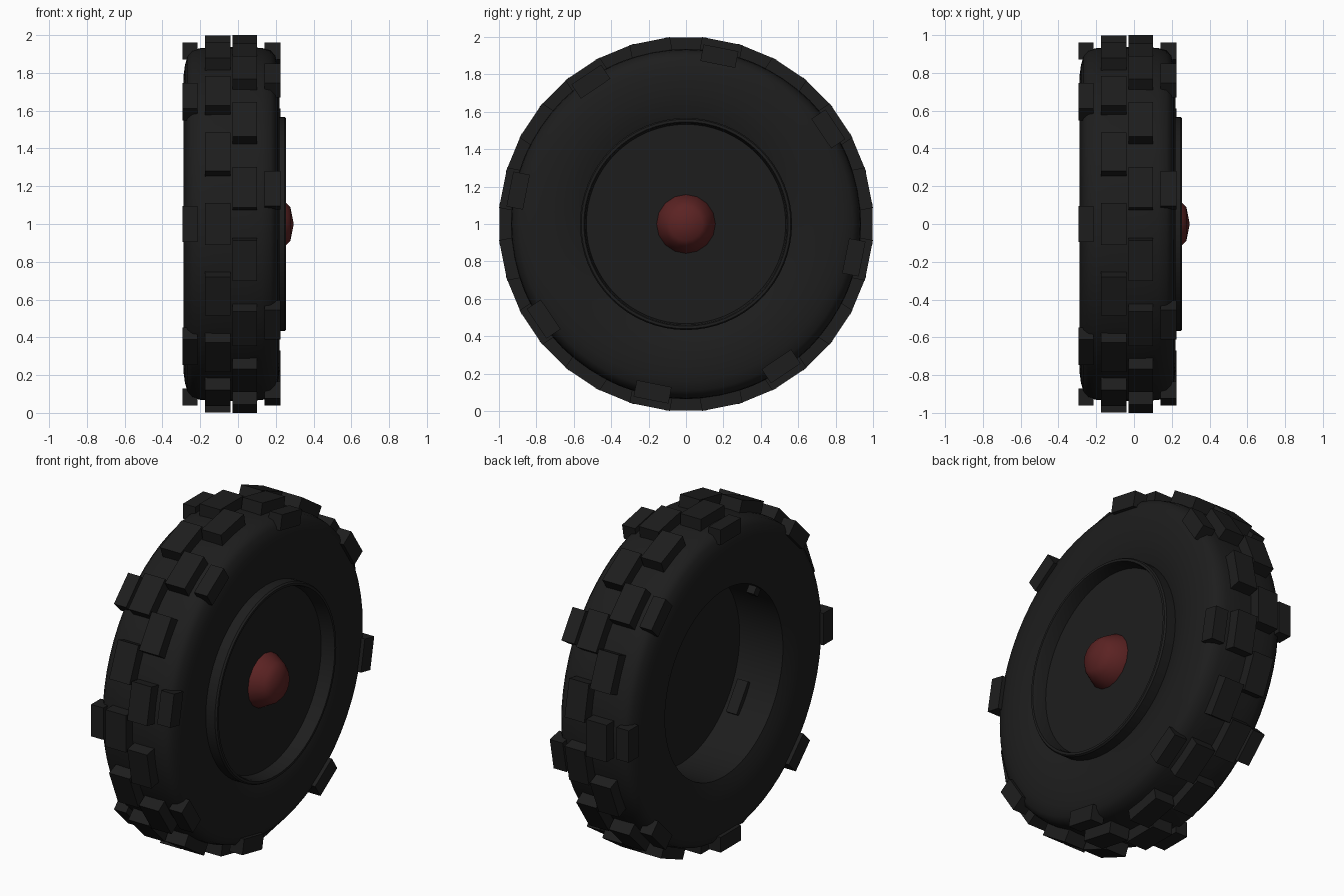
import bpy, bmesh, math
from mathutils import Matrix, Vector

if "Cube" in bpy.data.objects:
    bpy.data.objects.remove(bpy.data.objects["Cube"])


def material(name, rgb):
    m = bpy.data.materials.new(name)
    m.diffuse_color = (*rgb, 1)
    m.use_nodes = True
    m.node_tree.nodes["Principled BSDF"].inputs["Base Color"].default_value = m.diffuse_color
    return m


RUBBER = material("dark rubber", (0.0125, 0.0125, 0.0125))
RED = material("dull red", (0.105, 0.0165, 0.0165))
MID = -0.035  # middle plane of the tyre along the axle


def finish(name, bm, mat, angle=None):
    bmesh.ops.recalc_face_normals(bm, faces=bm.faces[:])
    mesh = bpy.data.meshes.new(name)
    bm.to_mesh(mesh)
    bm.free()
    mesh.materials.append(mat)
    ob = bpy.data.objects.new(name, mesh)
    bpy.context.collection.objects.link(ob)
    if angle:
        bpy.ops.object.select_all(action='DESELECT')
        ob.select_set(True)
        bpy.context.view_layer.objects.active = ob
        bpy.ops.object.shade_smooth_by_angle(angle=math.radians(angle))
    return ob


def lathe(name, profile, mat, seg=64, closed=True, angle=40):
    """Spin (x, radius) points around the axle at z = 1."""
    bm = bmesh.new()
    rings = []
    for i in range(seg):
        a = 2 * math.pi * i / seg
        rings.append([bm.verts.new((x, r * math.cos(a), 1 + r * math.sin(a))) for x, r in profile])
    n = len(profile)
    for i in range(seg):
        p, q = rings[i], rings[(i + 1) % seg]
        for j in range(n if closed else n - 1):
            k = (j + 1) % n
            bm.faces.new((p[j], p[k], q[k], q[j]))
    bmesh.ops.remove_doubles(bm, verts=bm.verts[:], dist=1e-5)
    return finish(name, bm, mat, angle)


def blocks(name, angles, x0, x1, r0, r1, half):
    """Boxes around the axle at the given angles, in degrees from +y."""
    bm = bmesh.new()
    for a in angles:
        place = (Matrix.Translation((0, 0, 1)) @ Matrix.Rotation(math.radians(a), 4, 'X')
                 @ Matrix.Translation(((x0 + x1) / 2, (r0 + r1) / 2, 0))
                 @ Matrix.Diagonal((x1 - x0, r1 - r0, half * 2, 1)))
        bmesh.ops.create_cube(bm, size=1, matrix=place)
    return finish(name, bm, RUBBER)


# Tyre: rounded shoulders, flat sidewalls, open barrel
half_side = [(0.215, 0.555), (0.24, 0.62), (0.252, 0.70), (0.254, 0.78), (0.246, 0.84),
             (0.232, 0.892), (0.207, 0.92), (0.16, 0.932), (0.09, 0.936)]
front = [(MID + dx, r) for dx, r in half_side]
back = [(MID - dx, r) for dx, r in reversed(half_side)]
lathe("tyre", front + back, RUBBER)

# Rim ring and thick wheel disc
lathe("rim_ring", [(0.15, 0.567), (0.245, 0.567), (0.255, 0.56), (0.255, 0.546), (0.24, 0.54),
                   (0.15, 0.53)], RUBBER, angle=30)
lathe("wheel_disc", [(0.035, 0), (0.035, 0.556), (0.175, 0.556), (0.175, 0)], RUBBER, closed=False)

# Red domed hub
lathe("hub_cap", [(0.12, 0), (0.12, 0.16), (0.18, 0.157), (0.25, 0.118), (0.277, 0.09), (0.295, 0)],
      RED, seg=16, closed=False, angle=60)

# Two staggered centre tread rows
step = 22.5
row = [i * step for i in range(16)]
blocks("tread_left", row, -0.175, -0.04, 0.88, 0.997, 0.11)
blocks("tread_right", [a + step / 2 for a in row], -0.03, 0.10, 0.88, 0.997, 0.11)

# Shoulder blocks, every second position
blocks("shoulder_left", row[::2], -0.295, -0.215, 0.87, 0.96, 0.095)
blocks("shoulder_right", [a + 1.5 * step for a in row[::2]], 0.14, 0.225, 0.87, 0.96, 0.095)

# Small weight and stub inside the barrel
blocks("barrel_weight", [180 + 35], -0.07, 0.0, 0.525, 0.57, 0.095)
blocks("barrel_stub", [180 - 50], -0.23, -0.18, 0.51, 0.57, 0.025)
